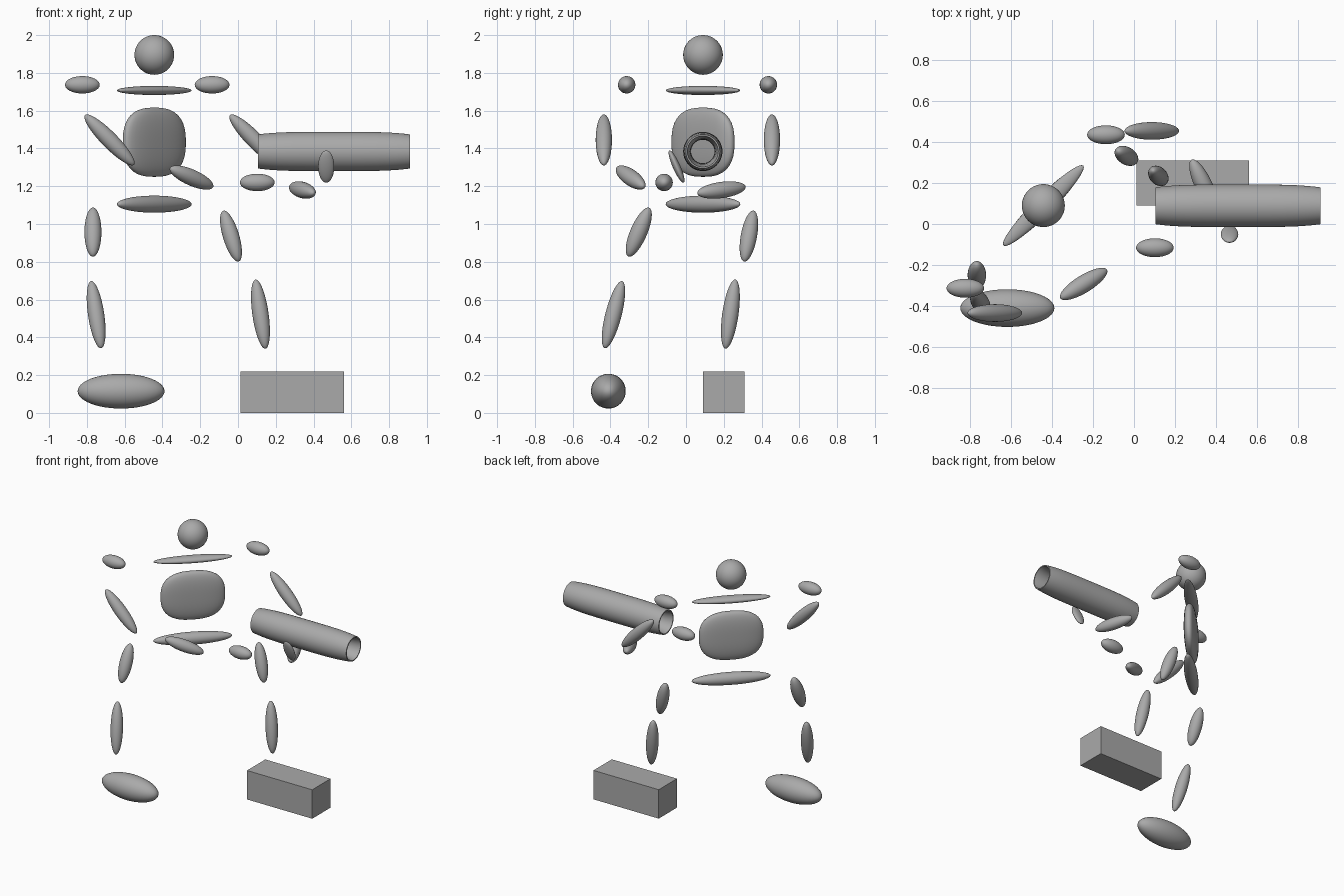
import bpy, bmesh, math
from mathutils import Vector, Matrix

cube = bpy.data.objects.get("Cube")
if cube:
    bpy.data.objects.remove(cube, do_unlink=True)

grey = bpy.data.materials.new("mid_grey")
grey.use_nodes = True
colour = (0.4, 0.4, 0.4, 1)
grey.diffuse_color = colour
grey.node_tree.nodes["Principled BSDF"].inputs["Base Color"].default_value = colour


def finish(name, bm, matrix, smooth=True):
    """Turn a bmesh into a placed, coloured object."""
    bmesh.ops.transform(bm, matrix=matrix, verts=bm.verts)
    bmesh.ops.recalc_face_normals(bm, faces=bm.faces)
    for f in bm.faces:
        f.smooth = smooth
    mesh = bpy.data.meshes.new(name)
    bm.to_mesh(mesh)
    bm.free()
    mesh.materials.append(grey)
    obj = bpy.data.objects.new(name, mesh)
    bpy.context.collection.objects.link(obj)
    return obj


def ellipsoid(name, centre, radii, rotation=Matrix(), power=2):
    """Ellipsoid; a power above 2 makes it squarer."""
    bm = bmesh.new()
    bmesh.ops.create_uvsphere(bm, u_segments=40, v_segments=24, radius=1)
    for v in bm.verts:
        v.co /= sum(abs(c) ** power for c in v.co) ** (1 / power)
    finish(name, bm, Matrix.Translation(centre) @ rotation @ Matrix.Diagonal((*radii, 1)))


def limb(name, centre, extents, thick=0.043):
    """Spindle filling the half extents; their signs give its direction."""
    d = Vector([math.copysign(math.sqrt(max(e * e - thick * thick, 0)), e) for e in extents])
    length = math.sqrt(d.length_squared + thick * thick)
    turn = d.to_track_quat('Z', 'Y').to_matrix().to_4x4()
    ellipsoid(name, centre, (thick, thick, length), turn)


# Head and trunk, the trunk turned halfway to the side
diagonal = Matrix.Rotation(math.radians(45), 4, 'Z')
ellipsoid("head", (-0.443, 0.09, 1.895), (0.105, 0.105, 0.105))
ellipsoid("collar", (-0.443, 0.09, 1.707), (0.276, 0.045, 0.024), diagonal)
ellipsoid("torso", (-0.443, 0.09, 1.433), (0.226, 0.045, 0.183), diagonal, 2.6)
ellipsoid("hips", (-0.443, 0.09, 1.105), (0.276, 0.045, 0.045), diagonal)

# Arms
for side, x, y in (("right", -0.824, -0.314), ("left", -0.137, 0.436)):
    ellipsoid(side + "_shoulder", (x, y, 1.737), (0.092, 0.046, 0.046))
limb("right_upper_arm", (-0.68, -0.435, 1.445), (0.133, 0, -0.135))
limb("left_upper_arm", (0.087, 0.455, 1.445), (0.133, 0, -0.135))
limb("right_forearm", (-0.246, -0.293, 1.246), (0.116, 0.079, -0.064))
limb("left_forearm", (0.341, 0.188, 1.18), (0.071, -0.128, -0.046))
ellipsoid("right_hand", (0.102, -0.116, 1.22), (0.092, 0.046, 0.046))
ellipsoid("left_hand", (0.467, -0.05, 1.304), (0.0425, 0.02, 0.093),
          Matrix.Rotation(math.radians(24), 4, 'X'))

# Legs
limb("right_thigh", (-0.768, -0.25, 0.957), (0.045, 0.069, 0.13), 0.045)
limb("left_thigh", (-0.037, 0.333, 0.936), (-0.058, 0.049, 0.135))
limb("right_shin", (-0.751, -0.384, 0.52), (-0.05, 0.062, 0.178))
limb("left_shin", (0.119, 0.235, 0.523), (-0.05, 0.05, 0.183))
ellipsoid("right_foot", (-0.619, -0.411, 0.115), (0.23, 0.092, 0.092))

# Block under the left leg
bm = bmesh.new()
bmesh.ops.create_cube(bm, size=1)
finish("left_foot_block", bm,
       Matrix.Translation((0.287, 0.2, 0.11)) @ Matrix.Diagonal((0.549, 0.22, 0.22, 1)), False)

# Open barrel: a closed wall profile, bulging outward and inward, spun round x
half, steps, around = 0.403, 16, 48
profile = []
for base, bulge, way in ((0.09, 0.014, 1), (0.082, -0.02, -1)):
    for i in range(steps + 1):
        u = way * math.sin(math.pi * (i / steps - 0.5))
        profile.append((u * half, base + bulge * (1 - u ** 4)))
bm = bmesh.new()
rings = []
for k in range(around):
    a = 2 * math.pi * k / around
    rings.append([bm.verts.new((x, r * math.cos(a), r * math.sin(a))) for x, r in profile])
n = len(profile)
for k in range(around):
    p, q = rings[k], rings[(k + 1) % around]
    for i in range(n):
        j = (i + 1) % n
        bm.faces.new((p[i], p[j], q[j], q[i]))
barrel = finish("barrel", bm, Matrix.Translation((0.508, 0.089, 1.384)))
bpy.ops.object.select_all(action='DESELECT')
barrel.select_set(True)
bpy.context.view_layer.objects.active = barrel
bpy.ops.object.shade_smooth_by_angle(angle=math.radians(40))
